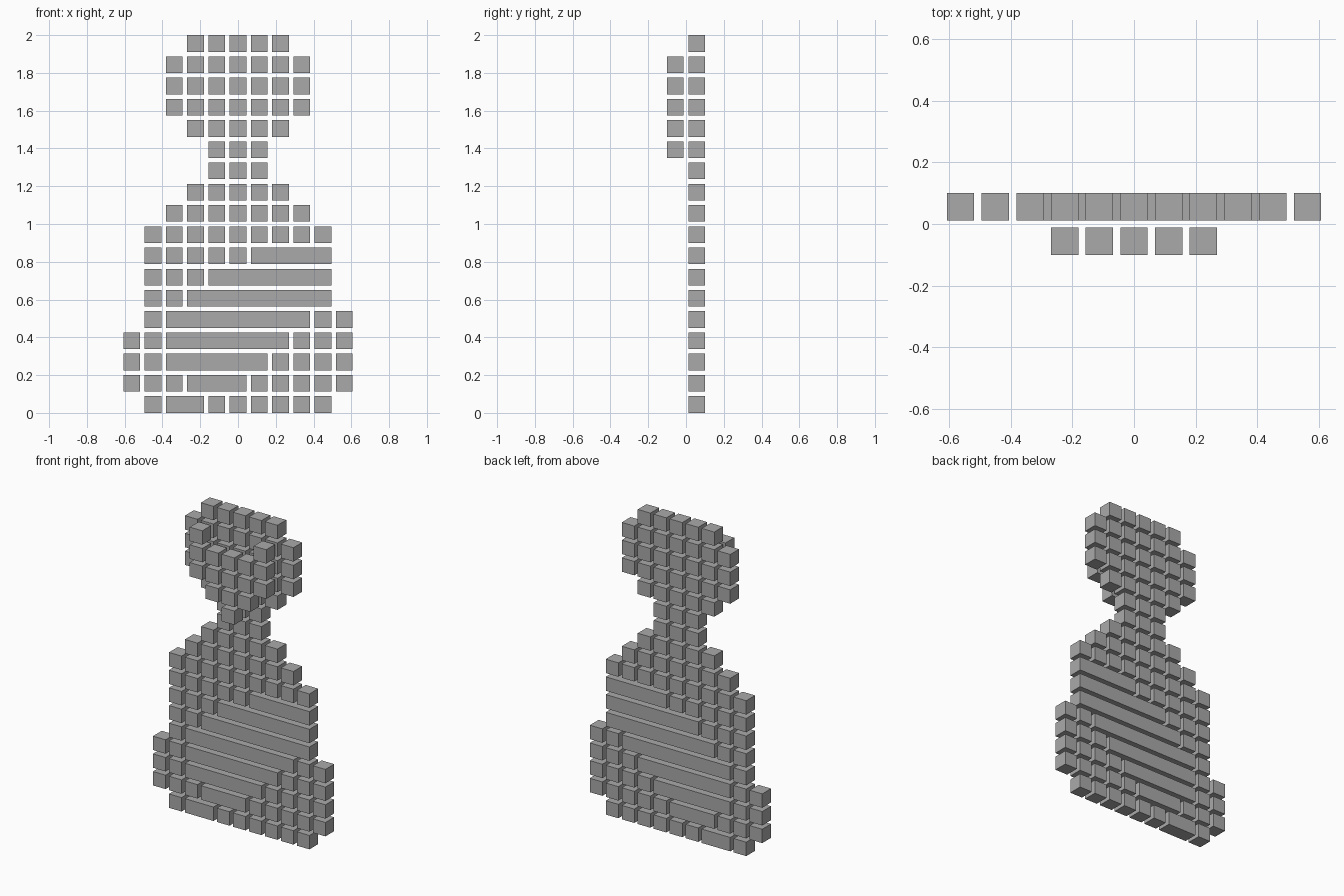
import bpy
import bmesh
from mathutils import Matrix, Vector

if "Cube" in bpy.data.objects:
    bpy.data.objects.remove(bpy.data.objects["Cube"])

SIZE = 0.0884                 # edge of one cube
PITCH = (2 - SIZE) / 17       # spacing between cube centres
BACK, FRONT = PITCH / 2, -PITCH / 2

grey = bpy.data.materials.new("plain grey")
grey.diffuse_color = (0.4, 0.4, 0.4, 1)
grey.use_nodes = True
grey.node_tree.nodes["Principled BSDF"].inputs["Base Color"].default_value = grey.diffuse_color


def build(name, runs, y):
    """Make one object out of boxes; each run is (row, first column, last column)."""
    bm = bmesh.new()
    for row, a, b in runs:
        centre = Vector(((a + b) / 2 * PITCH, y, row * PITCH + SIZE / 2))
        scale = Matrix.Diagonal(((b - a) * PITCH + SIZE, SIZE, SIZE, 1))
        bmesh.ops.create_cube(bm, size=1, matrix=Matrix.Translation(centre) @ scale)
    mesh = bpy.data.meshes.new(name)
    bm.to_mesh(mesh)
    bm.free()
    mesh.materials.append(grey)
    obj = bpy.data.objects.new(name, mesh)
    bpy.context.collection.objects.link(obj)


def cubes(rows, skip=()):
    """Single cubes for each row's column span, leaving out cells covered by bars."""
    covered = {(r, c) for r, a, b in skip for c in range(a, b + 1)}
    return [(r, c, c) for r, (a, b) in rows.items()
            for c in range(a, b + 1) if (r, c) not in covered]


# Diagonal sash made of long bars
sash = [(0, -3, -2), (1, -2, 0), (2, -3, 1), (3, -3, 2),
        (4, -3, 3), (5, -2, 4), (6, -1, 4), (7, 1, 4)]
build("sash_bars", sash, BACK)

# Flared body around the sash
body = {0: (-4, 4), 1: (-5, 5), 2: (-5, 5), 3: (-5, 5), 4: (-4, 5),
        5: (-4, 4), 6: (-4, 4), 7: (-4, 4), 8: (-4, 4)}
build("body_cubes", cubes(body, sash), BACK)

# Shoulders and neck
build("shoulder_cubes", cubes({9: (-3, 3), 10: (-2, 2)}), BACK)
build("neck_cubes", cubes({11: (-1, 1), 12: (-1, 1)}), BACK)

# Rounded head
head = {13: (-2, 2), 14: (-3, 3), 15: (-3, 3), 16: (-3, 3), 17: (-2, 2)}
build("head_cubes", cubes(head), BACK)

# Raised front of the head, tapering to a point, with two upper corners
face = {12: (0, 0), 13: (-1, 1), 14: (-2, 2), 15: (-2, 2)}
build("face_cubes", cubes(face) + [(16, s, s) for s in (-2, 2)], FRONT)
